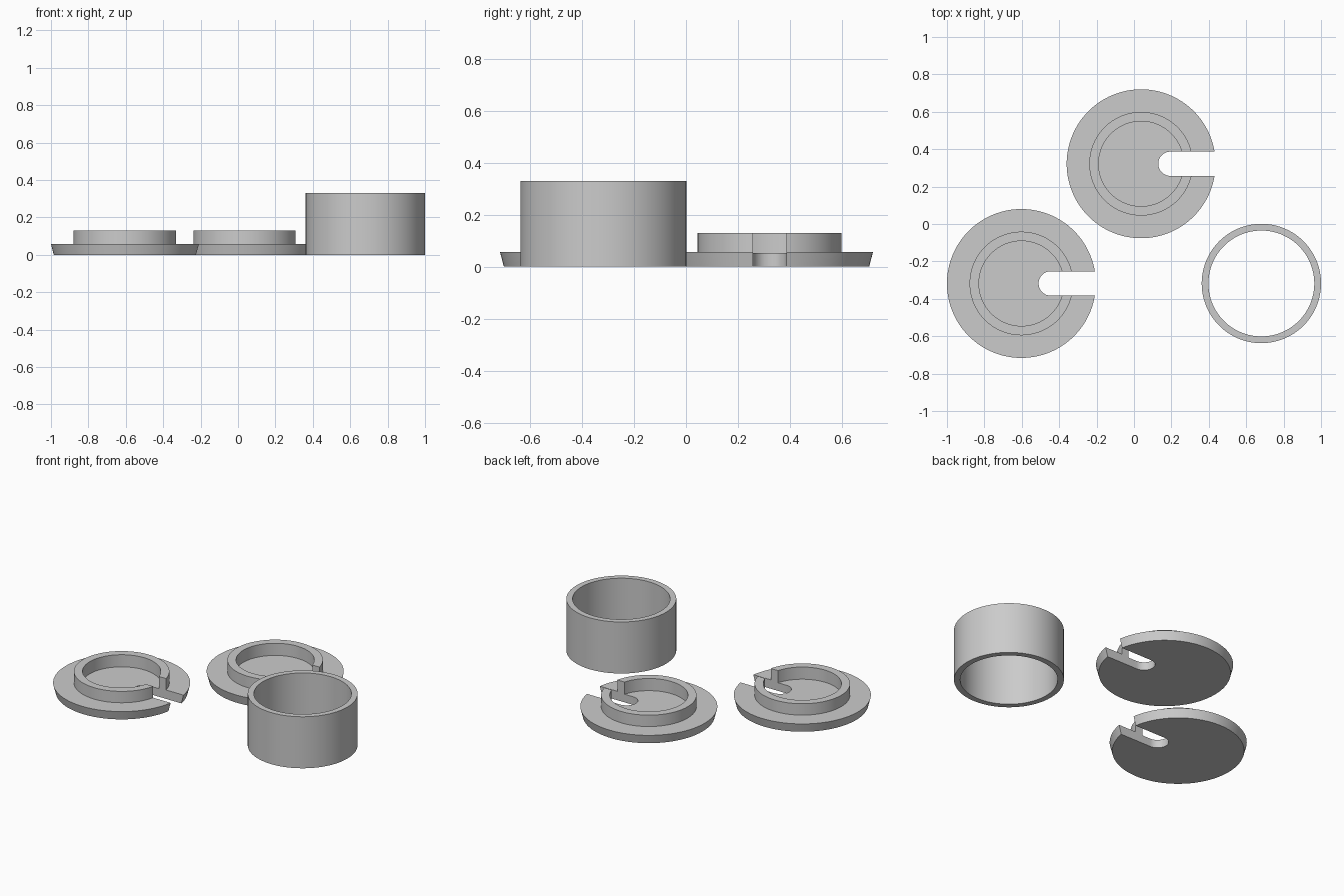
import bpy
import bmesh
import math

SEGMENTS = 128

if "Cube" in bpy.data.objects:
    bpy.data.objects.remove(bpy.data.objects["Cube"], do_unlink=True)

grey = bpy.data.materials.new("plain_grey")
grey.use_nodes = True
grey.diffuse_color = (0.6, 0.6, 0.6, 1)
grey.node_tree.nodes["Principled BSDF"].inputs["Base Color"].default_value = (0.6, 0.6, 0.6, 1)


def make_object(name, bm, location):
    bmesh.ops.remove_doubles(bm, verts=bm.verts, dist=1e-5)
    bmesh.ops.recalc_face_normals(bm, faces=bm.faces)
    mesh = bpy.data.meshes.new(name)
    bm.to_mesh(mesh)
    bm.free()
    mesh.materials.append(grey)
    obj = bpy.data.objects.new(name, mesh)
    obj.location = location
    bpy.context.collection.objects.link(obj)
    return obj


def lathe(name, profile, location, closed=False):
    """Turn a (radius, height) profile around the vertical axis."""
    bm = bmesh.new()
    verts = [bm.verts.new((r, 0, z)) for r, z in profile]
    pairs = list(zip(verts, verts[1:]))
    if closed:
        pairs.append((verts[-1], verts[0]))
    edges = [bm.edges.new(p) for p in pairs]
    bmesh.ops.spin(bm, geom=verts + edges, cent=(0, 0, 0), axis=(0, 0, 1),
                   angle=math.tau, steps=SEGMENTS, use_duplicate=False)
    return make_object(name, bm, location)


def slot_cutter(name, location, start=0.157, radius=0.065):
    """Round-ended bar that opens towards +x."""
    bm = bmesh.new()
    outline = [(0.6, radius)]
    for i in range(33):
        a = math.pi / 2 + math.pi * i / 32
        outline.append((start + radius * math.cos(a), radius * math.sin(a)))
    outline.append((0.6, -radius))
    face = bm.faces.new([bm.verts.new((x, y, -0.1)) for x, y in outline])
    top = bmesh.ops.extrude_face_region(bm, geom=[face])["geom"]
    bmesh.ops.translate(bm, vec=(0, 0, 0.4),
                        verts=[g for g in top if isinstance(g, bmesh.types.BMVert)])
    return make_object(name, bm, location)


def smooth(obj):
    bpy.ops.object.select_all(action='DESELECT')
    obj.select_set(True)
    bpy.context.view_layer.objects.active = obj
    bpy.ops.object.shade_smooth_by_angle(angle=math.radians(30))


# Slotted end caps: tapered flange with a raised locating rim
cap_profile = [(0, 0), (0.383, 0), (0.398, 0.057), (0.277, 0.057),
               (0.277, 0.13), (0.227, 0.13), (0.227, 0.052), (0, 0.052)]
for name, location in (("front_cap", (-0.602, -0.318, 0)),
                       ("back_cap", (0.038, 0.322, 0))):
    cap = lathe(name, cap_profile, location)
    cutter = slot_cutter(name + "_slot_cutter", location)
    cut = cap.modifiers.new("slot", 'BOOLEAN')
    cut.operation = 'DIFFERENCE'
    cut.solver = 'EXACT'
    cut.object = cutter
    bpy.context.view_layer.objects.active = cap
    bpy.ops.object.modifier_apply(modifier=cut.name)
    bpy.data.objects.remove(cutter, do_unlink=True)
    smooth(cap)

# Open tube
tube = lathe("tube", [(0.283, 0), (0.319, 0), (0.319, 0.33), (0.283, 0.33)],
             (0.681, -0.318, 0), closed=True)
smooth(tube)
